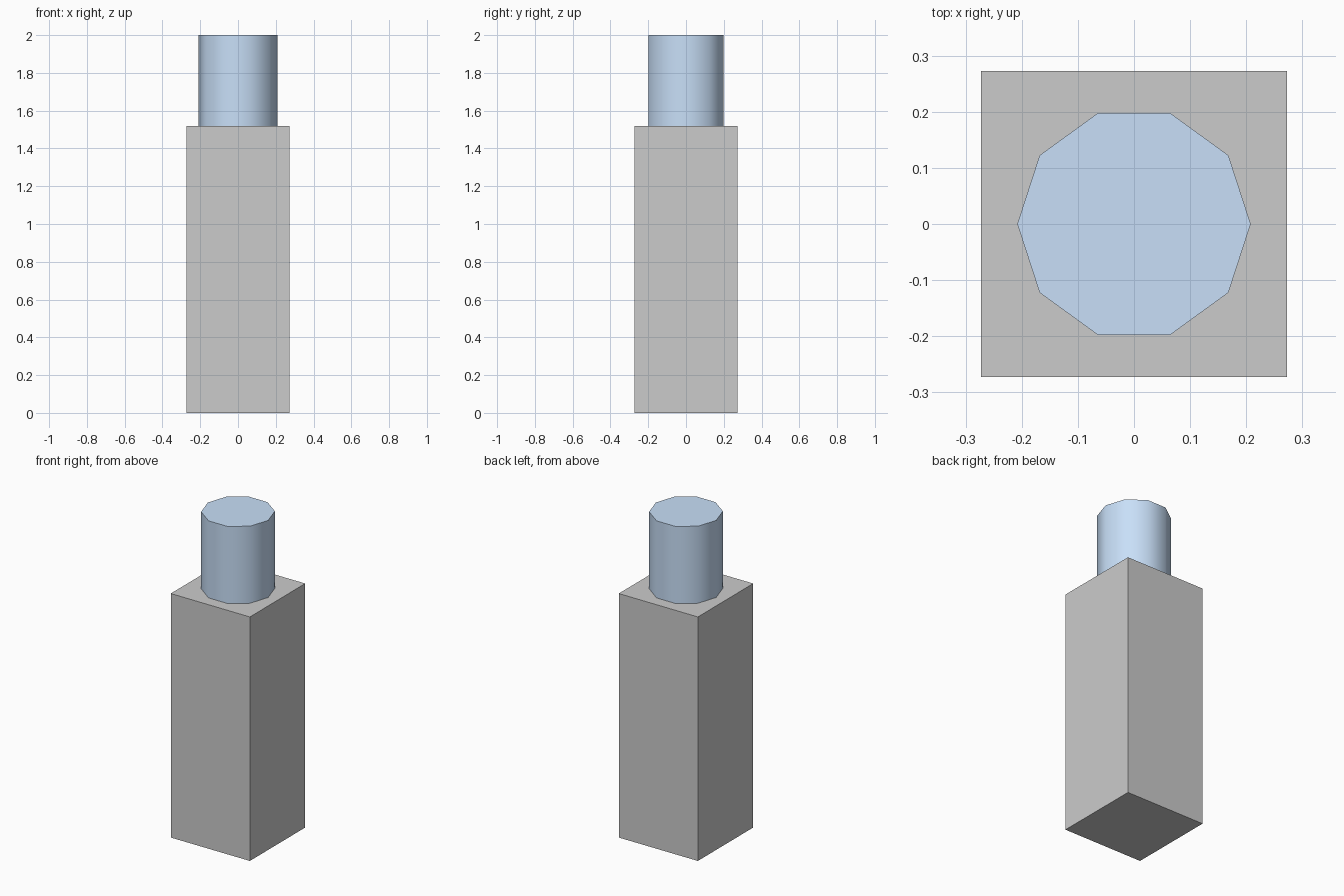
import bpy
import math

if "Cube" in bpy.data.objects:
    bpy.data.objects.remove(bpy.data.objects["Cube"])

BODY_W, BODY_H = 0.545, 1.52
CAP_R, TOP = 0.208, 2.0

# Square body
bpy.ops.mesh.primitive_cube_add(size=1, location=(0, 0, BODY_H / 2))
body = bpy.context.object
body.name = "body"
body.scale = (BODY_W, BODY_W, BODY_H)
bpy.ops.object.transform_apply(location=False, rotation=False, scale=True)

# Ten-sided cap with corners on the x axis, smooth around its side
bpy.ops.mesh.primitive_cylinder_add(
    vertices=10, radius=CAP_R, depth=TOP - BODY_H,
    location=(0, 0, (TOP + BODY_H) / 2), rotation=(0, 0, math.pi / 2))
cap = bpy.context.object
cap.name = "cap"
bpy.ops.object.shade_smooth_by_angle(angle=math.radians(40))

# Blue-grey cap colour
mat = bpy.data.materials.new("cap_blue_grey")
mat.diffuse_color = (0.58, 0.74, 0.94, 1)
mat.use_nodes = True
mat.node_tree.nodes["Principled BSDF"].inputs["Base Color"].default_value = mat.diffuse_color
cap.data.materials.append(mat)
